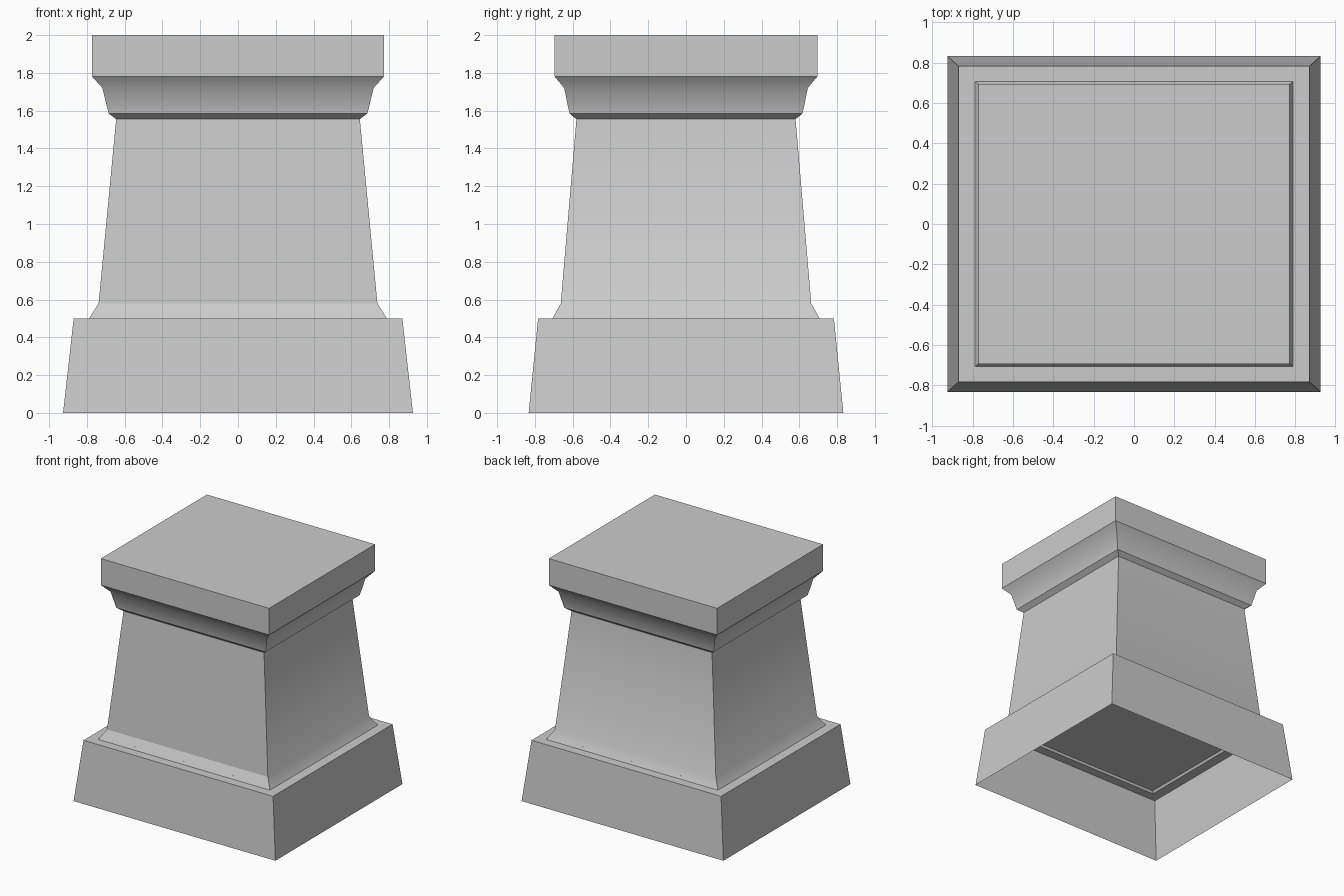
import bpy
import bmesh
import math

cube = bpy.data.objects.get("Cube")
if cube:
    bpy.data.objects.remove(cube, do_unlink=True)

# One plain stone colour
stone = bpy.data.materials.new("grey stone")
stone.use_nodes = True
GREY = (0.6, 0.6, 0.6, 1.0)
stone.diffuse_color = GREY
stone.node_tree.nodes["Principled BSDF"].inputs["Base Color"].default_value = GREY


def loft(name, rings, top=False, bottom=False, hard_front=None):
    """Stack rectangles given as (half width, half depth, height)."""
    bm = bmesh.new()
    corners = ((-1, -1), (1, -1), (1, 1), (-1, 1))
    loops = [[bm.verts.new((sx * hx, sy * hy, z)) for sx, sy in corners]
             for hx, hy, z in rings]
    for low, high in zip(loops, loops[1:]):
        for i in range(4):
            j = (i + 1) % 4
            bm.faces.new((low[i], low[j], high[j], high[i]))
    if top:
        bm.faces.new(loops[-1])
    if bottom:
        bm.faces.new(loops[0][::-1])
    mesh = bpy.data.meshes.new(name)
    bm.to_mesh(mesh)
    bm.free()
    obj = bpy.data.objects.new(name, mesh)
    bpy.context.collection.objects.link(obj)
    mesh.materials.append(stone)

    # Soften the shallow mouldings and keep the real corners crisp
    bpy.ops.object.select_all(action="DESELECT")
    obj.select_set(True)
    bpy.context.view_layer.objects.active = obj
    bpy.ops.object.shade_smooth_by_angle(angle=math.radians(32))

    # Crisp crease across the front only
    if hard_front is not None:
        for edge in mesh.edges:
            ends = [mesh.vertices[v].co for v in edge.vertices]
            if all(c.y < 0 and abs(c.z - hard_front) < 0.01 for c in ends):
                edge.use_edge_sharp = True
    return obj


# Hollow plinth with a flat ledge
loft("plinth", [(0.926, 0.833, 0), (0.87, 0.783, 0.5), (0.788, 0.707, 0.5)])

# Tapered shaft with a flared foot
loft("shaft", [(0.788, 0.707, 0.5), (0.738, 0.663, 0.58), (0.645, 0.58, 1.555)],
     hard_front=0.58)

# Slightly recessed floor closing the underside of the shaft
loft("shaft_floor", [(0.776, 0.697, 0.518), (0.774, 0.695, 0.522)],
     top=True, bottom=True)

# Crown moulding flaring out to the cap slab
loft("crown_and_cap", [(0.645, 0.58, 1.555), (0.685, 0.617, 1.585),
                       (0.718, 0.645, 1.72), (0.772, 0.695, 1.78),
                       (0.772, 0.695, 2)], top=True)
